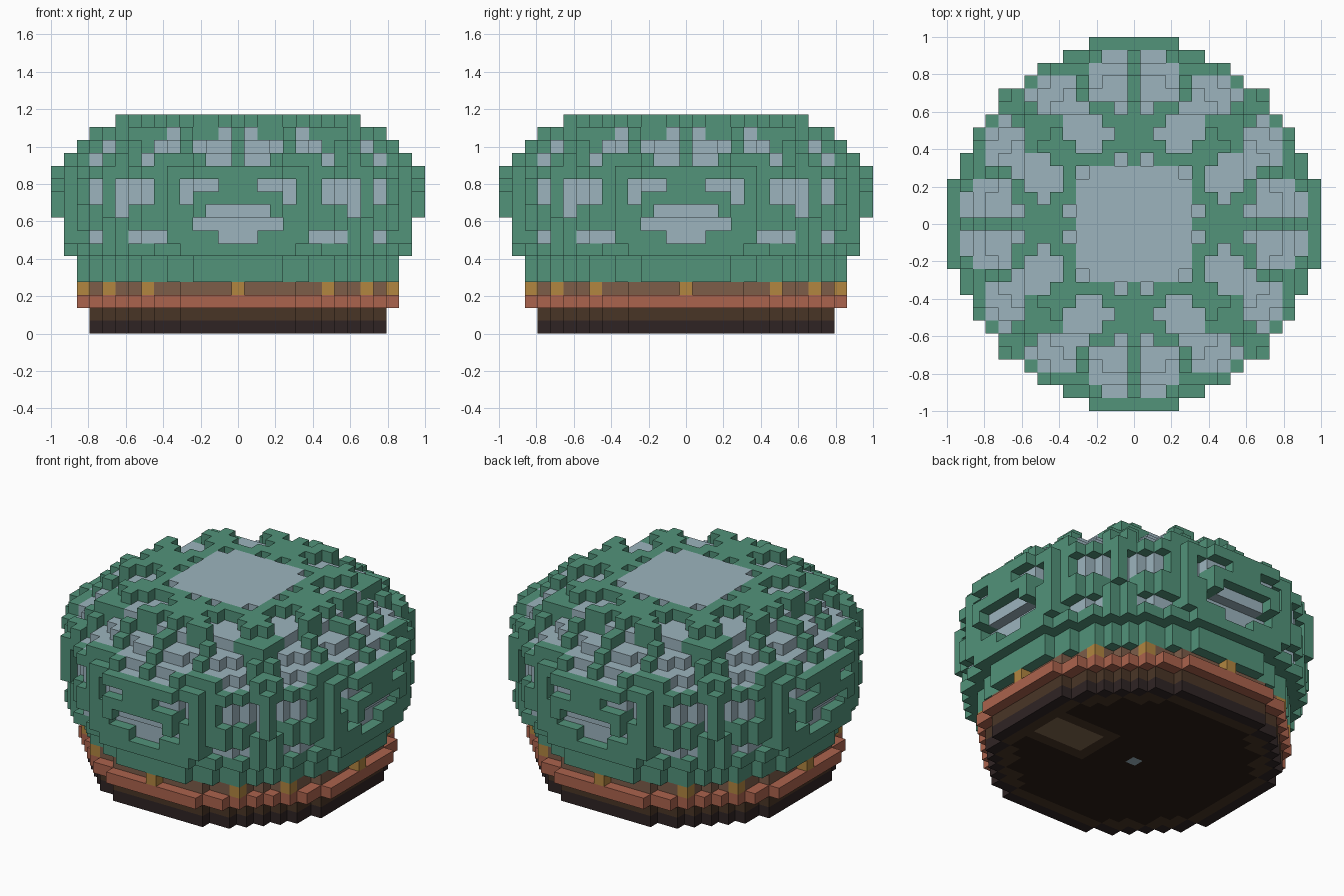
import bpy
import bmesh

cube = bpy.data.objects.get("Cube")
if cube:
    bpy.data.objects.remove(cube, do_unlink=True)

N = 14                     # cells from the axis to the rim
V = 2 / (2 * N + 1)        # cell size

# Squared radius of each layer, bottom to top
LAYERS = [137, 137, 160, 137, 153, 153, 185, 194, 195,
          201, 201, 201, 201, 182, 159, 128, 95]

# Recessed glass petals on the dome: distance out -> sideways spans (one eighth)
PETALS = {13: [(1, 2)], 12: [(1, 3)], 11: [(1, 3), (5, 7)], 10: [(1, 3), (5, 8)],
          9: [(1, 1), (4, 7)], 8: [(3, 5)], 7: [(2, 5)], 6: [(3, 4)],
          5: [(1, 1)], 4: [(4, 4)]}

# Recessed wall windows: layer -> sideways spans (one eighth)
WINDOWS = {7: [(0, 1), (6, 8)], 8: [(0, 3)], 9: [(0, 2), (9, 9)],
           10: [(4, 4), (7, 9)], 11: [(2, 4), (7, 9)]}

# Part name -> (material name, display colour)
PARTS = {
    "dome_lattice": ("green", (82, 147, 122)),
    "dome_glass": ("pale_glass", (156, 180, 190)),
    "rim_band": ("terracotta", (171, 99, 77)),
    "collar": ("brown", (125, 93, 73)),
    "collar_studs": ("gold", (178, 134, 64)),
    "plinth": ("dark_brown", (73, 53, 38)),
    "foot": ("near_black", (47, 36, 36)),
    "underside": ("deep_brown", (42, 30, 20)),
    "underside_hatch": ("tan", (128, 104, 78)),
}


def linear(c):
    c /= 255
    return c / 12.92 if c <= 0.04045 else ((c + 0.055) / 1.055) ** 2.4


def make_material(name, rgb):
    mat = bpy.data.materials.new(name)
    mat.use_nodes = True
    col = tuple(linear(c) for c in rgb) + (1.0,)
    mat.diffuse_color = col
    bsdf = mat.node_tree.nodes["Principled BSDF"]
    bsdf.inputs["Base Color"].default_value = col
    bsdf.inputs["Roughness"].default_value = 0.8
    return mat


def in_spans(table, key, value):
    return any(lo <= value <= hi for lo, hi in table.get(key, []))


def inside(a, b, k):
    """Is a cell within the plain outline of its layer?"""
    if not 0 <= k < len(LAYERS):
        return False
    flat_front = LAYERS[k] == 201 and (a, b) == (N, 3)
    return a * a + b * b <= LAYERS[k] or flat_front


def underside_part(i, j, r2):
    if r2 > 118:
        return "foot"
    if r2 == 0:
        return "dome_glass"
    if 5 <= i <= 9 and abs(j) <= 1:
        return "underside_hatch"
    if r2 > 98 or (4 <= i and abs(j) <= 2):
        return "plinth"
    return "underside"


def dome_part(a, b, k):
    """Part of a dome cell, or None where it is cut back."""
    petal = in_spans(PETALS, a, b)
    if k >= 13 and petal and not inside(a, b, k + 1):
        return None
    if k >= 12 and (petal or a <= 4):
        return "dome_glass"
    if in_spans(WINDOWS, k, b):
        if not inside(a + 1, b, k):
            return None
        if not inside(a + 2, b, k):
            return "dome_glass"
    return "dome_lattice"


def cell_part(i, j, k):
    a, b = max(abs(i), abs(j)), min(abs(i), abs(j))
    if k == 3 and (a, b) in ((12, 0), (10, 7)):
        return "collar_studs"
    if not inside(a, b, k):
        return None
    if k == 0:
        return underside_part(i, j, i * i + j * j)
    if k < 4:
        return ("plinth", "rim_band", "collar")[k - 1]
    return dome_part(a, b, k)


# Fill the cell grid
cells = {}
span = range(-N, N + 1)
for k in range(len(LAYERS)):
    for i in span:
        for j in span:
            part = cell_part(i, j, k)
            if part:
                cells[i, j, k] = part


def face_corners(cell, axis, sign):
    """Four corners of one cell side, wound to face outward."""
    u, w = (axis + 1) % 3, (axis + 2) % 3
    loop = [(-1, -1), (1, -1), (1, 1), (-1, 1)][::sign]
    for du, dw in loop:
        p = [cell[0], cell[1], cell[2] + 0.5]
        p[axis] += sign / 2
        p[u] += du / 2
        p[w] += dw / 2
        yield tuple(c * V for c in p)


# Build each part from the exposed sides of its cells
for name, (mat_name, rgb) in PARTS.items():
    bm = bmesh.new()
    for cell, part in cells.items():
        if part != name:
            continue
        for axis in range(3):
            for sign in (1, -1):
                near = list(cell)
                near[axis] += sign
                if tuple(near) not in cells:
                    bm.faces.new([bm.verts.new(p)
                                  for p in face_corners(cell, axis, sign)])
    bmesh.ops.remove_doubles(bm, verts=bm.verts, dist=V / 100)
    mesh = bpy.data.meshes.new(name)
    bm.to_mesh(mesh)
    bm.free()
    mesh.materials.append(make_material(mat_name, rgb))
    bpy.context.collection.objects.link(bpy.data.objects.new(name, mesh))
